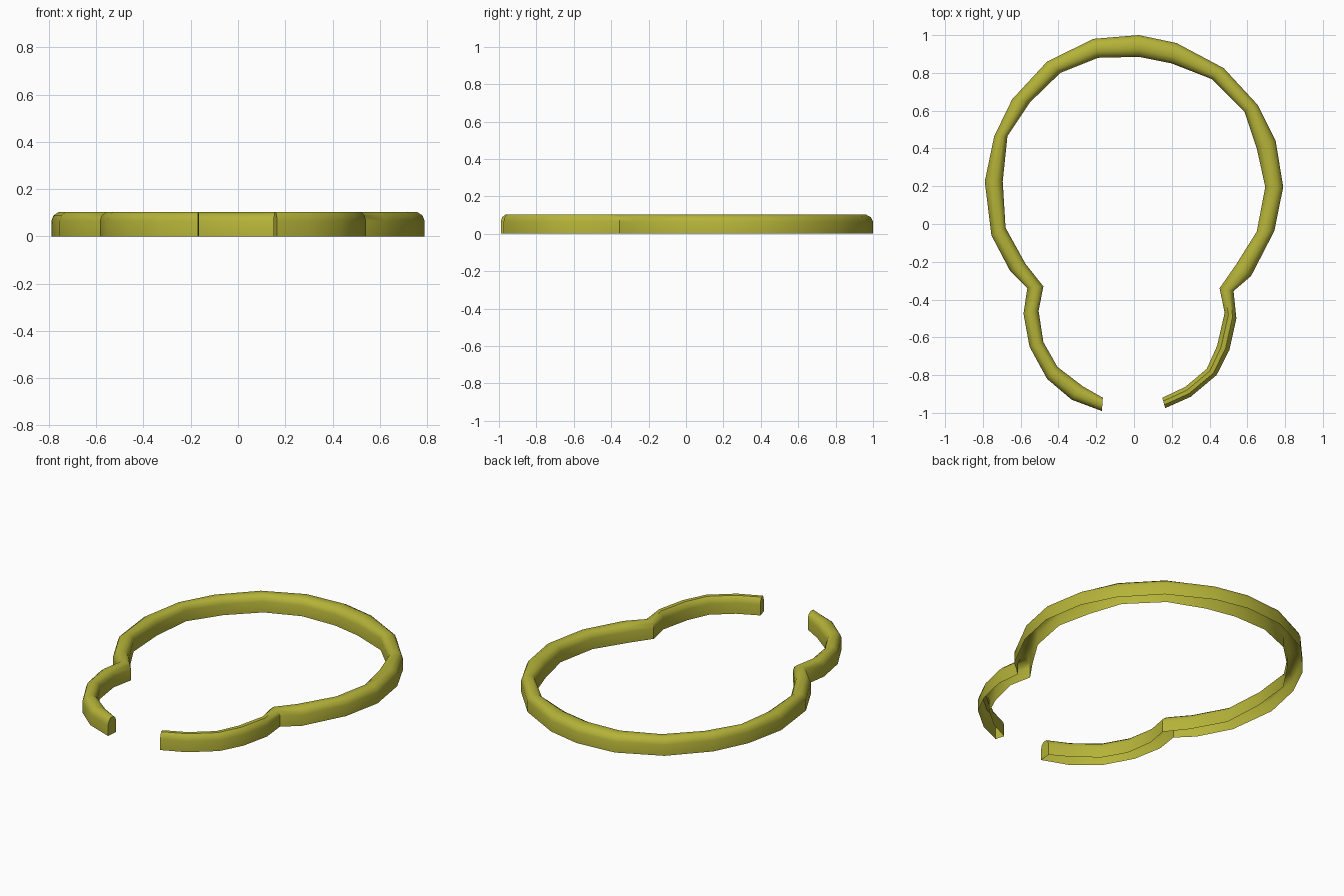
import bpy, bmesh
from mathutils import Vector

if "Cube" in bpy.data.objects:
    bpy.data.objects.remove(bpy.data.objects["Cube"])

# Stations along the band: outer x, outer y, inner x, inner y
STATIONS = [
    (-.17, -.99, -.165, -.92), (-.33, -.93, -.27, -.86), (-.46, -.82, -.405, -.757),
    (-.553, -.65, -.48, -.625), (-.585, -.475, -.505, -.46), (-.565, -.34, -.48, -.33),
    (-.655, -.25, -.575, -.21), (-.755, -.06, -.68, -.02), (-.79, .225, -.695, .225),
    (-.74, .465, -.67, .465), (-.645, .66, -.55, .645), (-.46, .86, -.39, .80),
    (-.215, .98, -.19, .88), (.025, 1.0, .025, .885), (.225, .958, .20, .85),
    (.475, .825, .41, .768), (.655, .63, .585, .593), (.75, .44, .65, .40),
    (.79, .196, .695, .196), (.743, -.037, .65, -.04), (.62, -.275, .537, -.22),
    (.527, -.355, .453, -.34), (.542, -.50, .48, -.47), (.505, -.667, .44, -.645),
    (.437, -.80, .385, -.767), (.30, -.915, .272, -.862), (.165, -.975, .15, -.92),
]
# Channel section, open underneath: fraction from outer to inner wall, height
SECTION = [(0, 0), (0, .065), (.1, .088), (.32, .102),
           (.68, .102), (.9, .088), (1, .065), (1, 0)]

mat = bpy.data.materials.new("olive_yellow")
mat.diffuse_color = (0.46, 0.45, 0.04, 1)
mat.use_nodes = True
mat.node_tree.nodes["Principled BSDF"].inputs["Base Color"].default_value = mat.diffuse_color

# Open band swept through the stations
bm = bmesh.new()
rings = []
for ox, oy, ix, iy in STATIONS:
    o, i = Vector((ox, oy, 0)), Vector((ix, iy, 0))
    rings.append([bm.verts.new(o.lerp(i, t) + Vector((0, 0, z))) for t, z in SECTION])
for a, b in zip(rings, rings[1:]):
    for k in range(len(SECTION) - 1):
        bm.faces.new((a[k], b[k], b[k + 1], a[k + 1]))
# End caps
bm.faces.new(rings[0])
bm.faces.new(rings[-1][::-1])
bmesh.ops.recalc_face_normals(bm, faces=bm.faces)
# Keep the open shell facing outwards
bm.normal_update()
if sum(f.normal.z * f.calc_area() for f in bm.faces) < 0:
    bmesh.ops.reverse_faces(bm, faces=bm.faces)

mesh = bpy.data.meshes.new("open_band")
bm.to_mesh(mesh)
bm.free()
mesh.materials.append(mat)
band = bpy.data.objects.new("open_band", mesh)
bpy.context.collection.objects.link(band)
bpy.context.view_layer.objects.active = band
band.select_set(True)
bpy.ops.object.shade_smooth_by_angle(angle=0.7)
